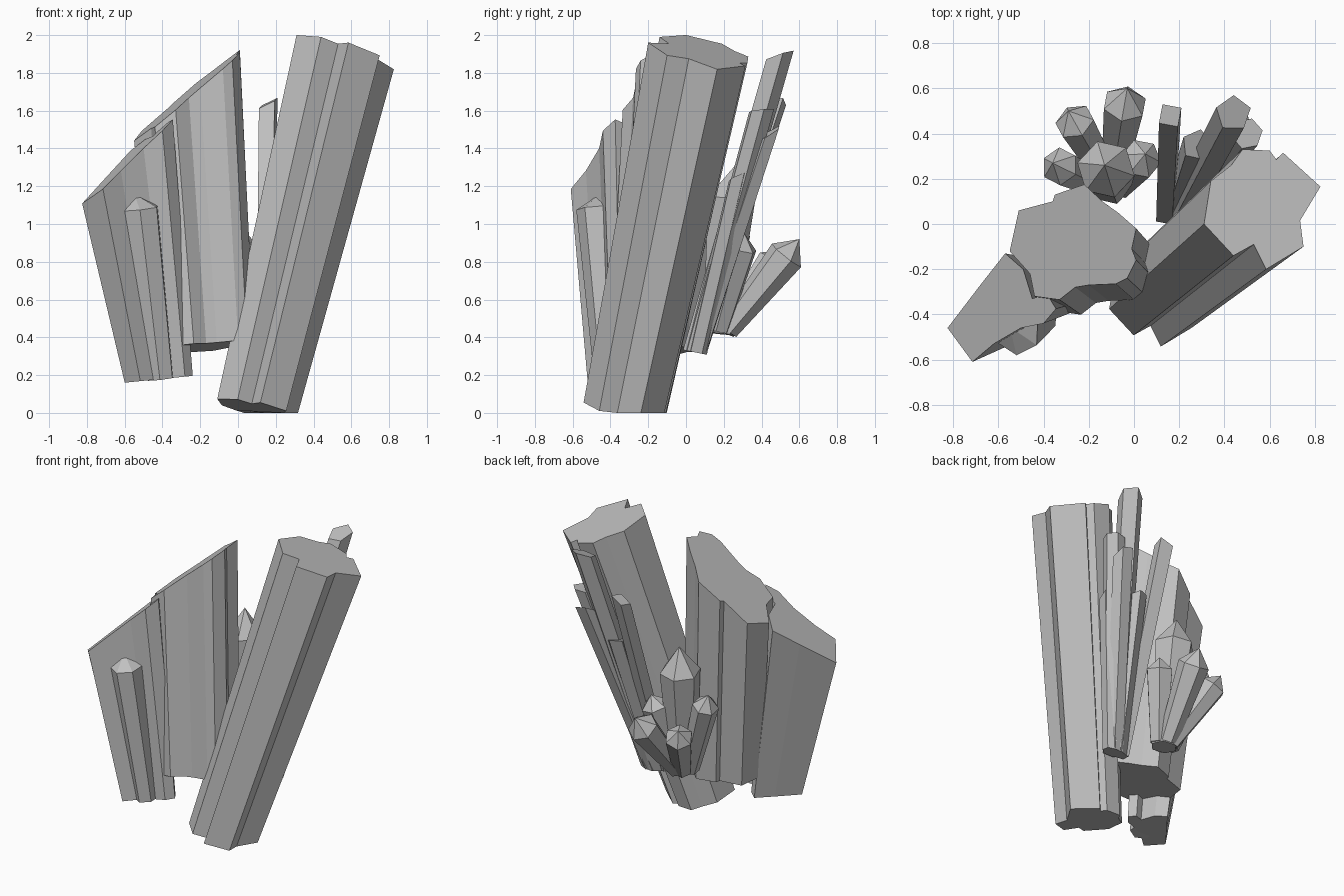
import bpy, bmesh, math
from mathutils import Vector

if "Cube" in bpy.data.objects:
    bpy.data.objects.remove(bpy.data.objects["Cube"])

grey = bpy.data.materials.new("crystal grey")
grey.use_nodes = True
colour = (0.53, 0.53, 0.53, 1)
grey.diffuse_color = colour
grey.node_tree.nodes["Principled BSDF"].inputs["Base Color"].default_value = colour


def finish(name, bm):
    bmesh.ops.recalc_face_normals(bm, faces=bm.faces)
    mesh = bpy.data.meshes.new(name)
    bm.to_mesh(mesh)
    bm.free()
    mesh.materials.append(grey)
    bpy.context.collection.objects.link(bpy.data.objects.new(name, mesh))


def skin(bm, low, high):
    # Walls between two rings of vertices
    for i in range(len(low)):
        j = (i + 1) % len(low)
        bm.faces.new((low[i], low[j], high[j], high[i]))


def plane(p, coeffs):
    a, b, c = coeffs
    return a + b * p[0] + c * p[1]


def column(name, outline, scale, shift, top, bottom):
    # Leaning prism: the foot is the top outline scaled and shifted,
    # and both ends are cut by sloping planes
    bm = bmesh.new()
    pts = [Vector(p) for p in outline]
    mid = sum(pts, Vector((0, 0))) / len(pts)
    feet = [mid + (p - mid) * scale + Vector(shift) for p in pts]
    high = [bm.verts.new((p.x, p.y, plane(p, top))) for p in pts]
    low = [bm.verts.new((p.x, p.y, max(0, plane(p, bottom)))) for p in feet]
    skin(bm, low, high)
    bm.faces.new(high)
    bm.faces.new(low[::-1])
    finish(name, bm)


def crystal(name, foot, tip, r_foot, r_top, shoulder=0.82, sides=6, spin=0.0, nudge=(0, 0, 0)):
    # Tapered prism with a pointed end
    bm = bmesh.new()
    foot, tip = Vector(foot), Vector(tip)
    rot = (tip - foot).to_track_quat('Z', 'Y')

    def ring(t, r):
        return [bm.verts.new(foot.lerp(tip, t) + rot @ Vector(
            (r * math.cos(spin + math.tau * i / sides), r * math.sin(spin + math.tau * i / sides), 0)))
            for i in range(sides)]
    low, high = ring(0, r_foot), ring(shoulder, r_top)
    skin(bm, low, high)
    bm.faces.new(low[::-1])
    point = bm.verts.new(tip + Vector(nudge))
    for i in range(sides):
        bm.faces.new((high[i], high[(i + 1) % sides], point))
    finish(name, bm)


# Large leaning column
column("large_column",
       [(.31, 0), (.44, -.14), (.53, -.09), (.585, -.2), (.75, -.1), (.735, .015), (.75, .04),
        (.825, .165), (.66, .315), (.63, .285), (.6, .325), (.48, .33), (.43, .26), (.34, .19)],
       .83, (-.465, -.393), (2.09, -.289, -.197), (-.018, -.213, -.181))

# Middle column with a steep cut top
column("middle_column",
       [(-.51, .06), (-.55, -.12), (-.46, -.22), (-.44, -.32), (-.33, -.335), (-.26, -.28),
        (-.2, -.27), (-.08, -.265), (-.03, -.24), (.01, -.16), (-.01, -.11), (.01, -.02),
        (-.07, .05), (-.14, .1), (-.22, .175), (-.35, .13), (-.36, .1)],
       .94, (.09, -.08), (1.915, .84, .1), (.35, .1, -.1))

# Short column at the front
column("front_column",
       [(-.825, -.46), (-.715, -.61), (-.62, -.53), (-.5, -.46), (-.4, -.44), (-.345, -.375),
        (-.385, -.31), (-.45, -.33), (-.49, -.2), (-.57, -.13), (-.68, -.27)],
       .75, (.155, .03), (1.92, .9, .15), (.22, .1, 0))
crystal("front_crystal", (-.41, -.41, .18), (-.52, -.485, 1.13), .075, .1, .95,
        spin=.4, nudge=(-.03, .03, .03))


# Thin columns fanning out behind the large one
def thin_column(name, top, radius, shift, slope_x, slope_y, sides=5, spin=0.0):
    x, y, z = top
    outline = [(x + radius * math.cos(spin + math.tau * i / sides),
                y + radius * math.sin(spin + math.tau * i / sides)) for i in range(sides)]
    column(name, outline, .85, shift,
           (z - slope_x * x - slope_y * y, slope_x, slope_y), (.33, 0, -.2))


thin_column("thin_column_left", (.16, .48, 1.64), .06, (-.02, -.44), .5, .1, 4, .6)
thin_column("thin_column_tall", (.44, .49, 1.89), .08, (-.24, -.45), .1, .35, 5, .3)
thin_column("thin_column_outer", (.5, .40, 1.6), .07, (-.28, -.35), .1, .1, 6, .2)
thin_column("thin_column_back", (.46, .44, 1.48), .065, (-.25, -.38), -.2, .6, 5, .9)
thin_column("thin_column_short", (.44, .28, 1.25), .06, (-.2, -.22), .2, .4, 5, .5)
thin_column("thin_column_inner", (.28, .35, 1.28), .07, (-.1, -.3), -.2, .3, 5, .1)

# Pointed crystals sprouting at the back
for name, foot, tip, r_foot, r_top, shoulder in (
        ("back_crystal_main", (-.10, .17, .42), (-.13, .26, 1.31), .085, .13, .8),
        ("back_crystal_left", (-.12, .21, .44), (-.29, .5, .86), .06, .09, .84),
        ("back_crystal_upright", (-.09, .22, .44), (-.03, .6, .92), .06, .1, .82),
        ("back_crystal_side", (-.15, .17, .44), (-.36, .27, 1.04), .06, .085, .85),
        ("back_crystal_right", (-.06, .17, .44), (.05, .31, .95), .06, .09, .85)):
    crystal(name, foot, tip, r_foot, r_top, shoulder, spin=.5)
